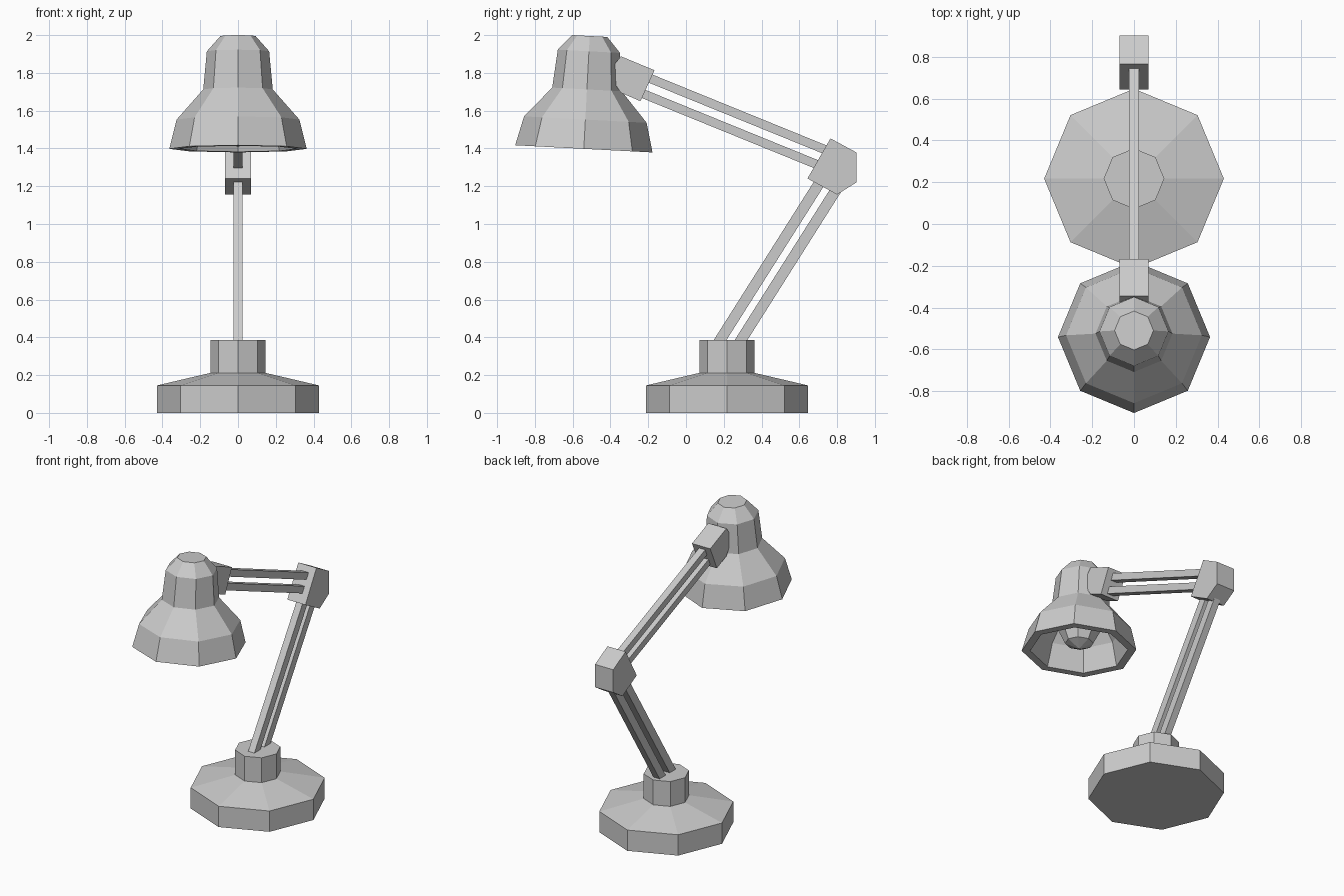
import bpy, bmesh, math
from mathutils import Vector

if "Cube" in bpy.data.objects:
    bpy.data.objects.remove(bpy.data.objects["Cube"])


def finish(name, bm):
    bmesh.ops.recalc_face_normals(bm, faces=bm.faces)
    mesh = bpy.data.meshes.new(name)
    bm.to_mesh(mesh)
    bm.free()
    obj = bpy.data.objects.new(name, mesh)
    bpy.context.collection.objects.link(obj)
    return obj


def lathe(name, profile, location, tilt=0, sides=8):
    """Revolve (radius, height) points; open ends are capped, r = 0 is a tip."""
    bm = bmesh.new()
    rings = []
    for r, z in profile:
        n = 1 if r == 0 else sides
        rings.append([bm.verts.new((r * math.cos(math.tau * i / sides),
                                    r * math.sin(math.tau * i / sides), z))
                      for i in range(n)])
    for a, b in zip(rings, rings[1:]):
        for i in range(sides):
            j = (i + 1) % sides
            quad = [a[i % len(a)], a[j % len(a)], b[j % len(b)], b[i % len(b)]]
            bm.faces.new(list(dict.fromkeys(quad)))
    for ring in (rings[0], rings[-1]):
        if len(ring) > 1:
            bm.faces.new(ring)
    obj = finish(name, bm)
    obj.location = location
    obj.rotation_euler.x = math.radians(tilt)
    return obj


def prism(name, outline, half_width):
    """Extrude a (y, z) outline symmetrically along x."""
    bm = bmesh.new()
    face = bm.faces.new([bm.verts.new((-half_width, y, z)) for y, z in outline])
    ext = bmesh.ops.extrude_face_region(bm, geom=[face])
    moved = [v for v in ext["geom"] if isinstance(v, bmesh.types.BMVert)]
    bmesh.ops.translate(bm, verts=moved, vec=(2 * half_width, 0, 0))
    return finish(name, bm)


def bar(name, start, end, thickness):
    a, b = Vector(start), Vector(end)
    d = (b - a).normalized()
    side = Vector((-d.y, d.x)) * thickness / 2
    return prism(name, [a + side, b + side, b - side, a - side], 0.024)


# Octagonal base with sloped top and hub
lathe("base", [(0.43, 0), (0.43, 0.145), (0.145, 0.212), (0.145, 0.385)],
      (0, 0.217, 0))

# Paired lower arm bars, from hub to elbow
bar("lower_arm_front", (0.161, 0.355), (0.74, 1.27), 0.057)
bar("lower_arm_back", (0.272, 0.355), (0.83, 1.237), 0.057)

# Elbow block
prism("elbow", [(0.643, 1.241), (0.765, 1.453), (0.902, 1.379),
                (0.902, 1.22), (0.80, 1.156)], 0.07)

# Paired upper arm bars, from elbow to head
bar("upper_arm_top", (-0.24, 1.791), (0.76, 1.384), 0.047)
bar("upper_arm_bottom", (-0.28, 1.711), (0.72, 1.304), 0.047)

# Head joint block
prism("head_joint", [(-0.345, 1.888), (-0.167, 1.814), (-0.241, 1.65),
                     (-0.345, 1.695), (-0.375, 1.74), (-0.375, 1.85)], 0.07)

# Tilted hollow lamp shade: inside wall, rim, outside wall, cap
head = (0, -0.541, 1.398)
lathe("lamp_shade", [(0.12, 0.5), (0.14, 0.33), (0.27, 0.155), (0.31, 0),
                     (0.364, 0), (0.325, 0.155), (0.184, 0.315),
                     (0.165, 0.517), (0.093, 0.598)], head, -3)

# Bulb inside the shade
lathe("bulb", [(0, 0.01), (0.09, 0.05), (0.135, 0.14), (0.125, 0.23),
               (0.07, 0.32), (0.06, 0.5)], head, -3)
